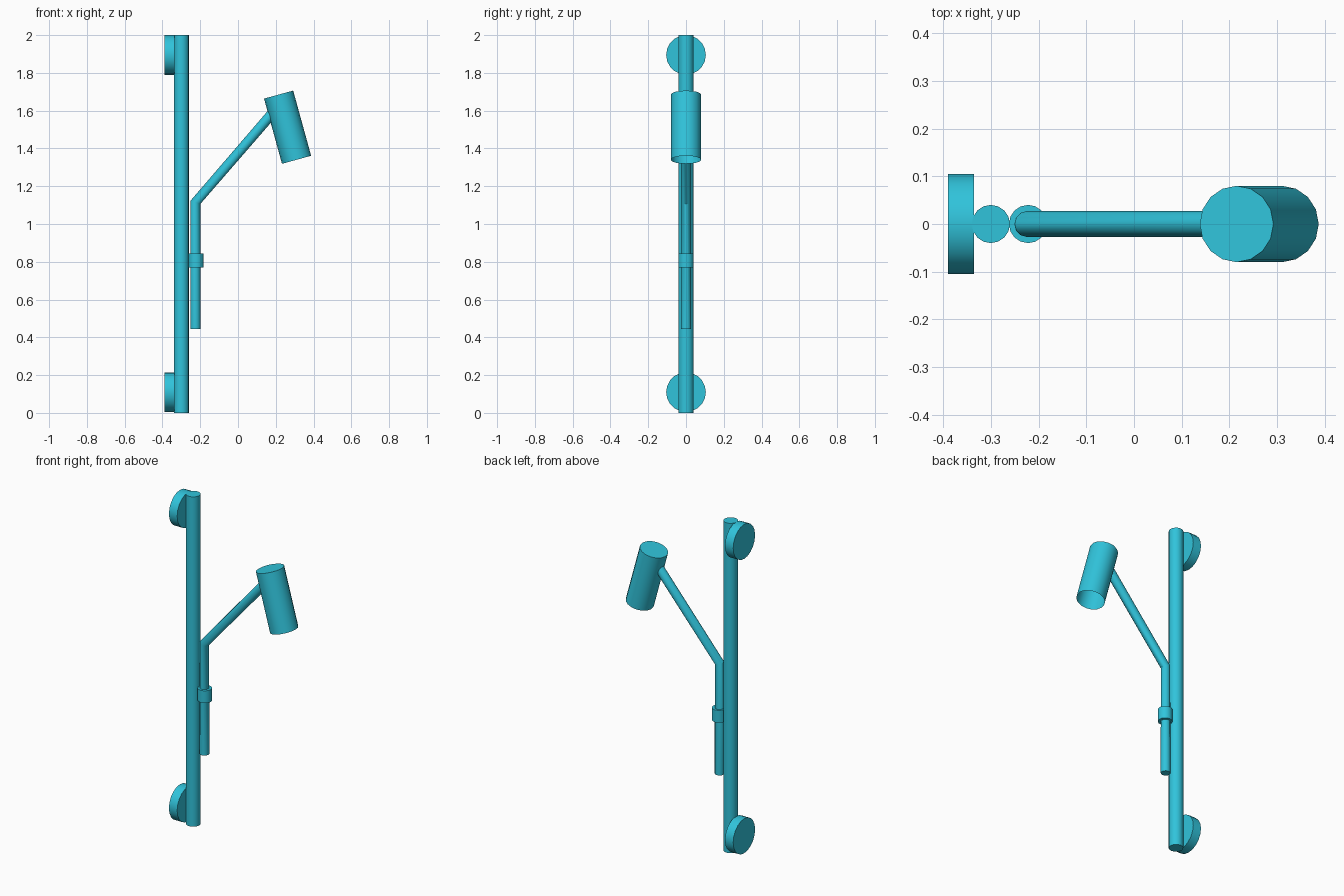
import bpy
import bmesh
import math
from mathutils import Vector

cube = bpy.data.objects.get("Cube")
if cube:
    bpy.data.objects.remove(cube, do_unlink=True)

# One flat colour for the whole fitting
COLOUR = (0.03, 0.55, 0.71, 1.0)
teal = bpy.data.materials.new("bright_teal")
teal.use_nodes = True
teal.diffuse_color = COLOUR
teal.node_tree.nodes["Principled BSDF"].inputs["Base Color"].default_value = COLOUR


def finish(obj):
    obj.data.materials.clear()
    obj.data.materials.append(teal)
    bpy.ops.object.select_all(action="DESELECT")
    obj.select_set(True)
    bpy.context.view_layer.objects.active = obj
    bpy.ops.object.shade_smooth_by_angle(angle=math.radians(35))
    return obj


def rod(name, start, end, radius, sides=16, open_start=False):
    """Cylinder running from start to end, optionally open at its start."""
    start, end = Vector(start), Vector(end)
    axis = end - start
    bm = bmesh.new()
    bmesh.ops.create_cone(bm, cap_ends=True, segments=sides,
                          radius1=radius, radius2=radius, depth=axis.length)
    if open_start:
        bottom = [f for f in bm.faces if f.normal.z < -0.9]
        bmesh.ops.delete(bm, geom=bottom, context="FACES_ONLY")
    mesh = bpy.data.meshes.new(name)
    bm.to_mesh(mesh)
    bm.free()
    obj = bpy.data.objects.new(name, mesh)
    bpy.context.collection.objects.link(obj)
    obj.location = (start + end) / 2
    obj.rotation_euler = axis.to_track_quat("Z", "Y").to_euler()
    return finish(obj)


# Upright rail and its two round wall mounts
rod("rail", (-0.3, 0, 0), (-0.3, 0, 2), 0.04)
for name, z in (("upper_wall_mount", 1.895), ("lower_wall_mount", 0.11)):
    rod(name, (-0.39, 0, z), (-0.335, 0, z), 0.105, sides=20)

# Bent handle: vertical grip, elbow and slanted arm
path = bpy.data.curves.new("handle", "CURVE")
path.dimensions = "3D"
path.bevel_depth = 0.027
path.bevel_resolution = 4
path.use_fill_caps = True
spline = path.splines.new("POLY")
points = [(-0.225, 0.445), (-0.225, 1.115), (0.22, 1.63)]
spline.points.add(len(points) - 1)
for point, (x, z) in zip(spline.points, points):
    point.co = (x, 0, z, 1)
handle = bpy.data.objects.new("handle", path)
bpy.context.collection.objects.link(handle)
bpy.ops.object.select_all(action="DESELECT")
handle.select_set(True)
bpy.context.view_layer.objects.active = handle
bpy.ops.object.convert(target="MESH")
finish(bpy.context.view_layer.objects.active)

# Collar that holds the handle beside the rail
rod("collar", (-0.222, 0, 0.77), (-0.222, 0, 0.845), 0.04)

# Tilted head, open underneath
rod("head", (0.31, 0, 1.34), (0.215, 0, 1.685), 0.08, open_start=True)
